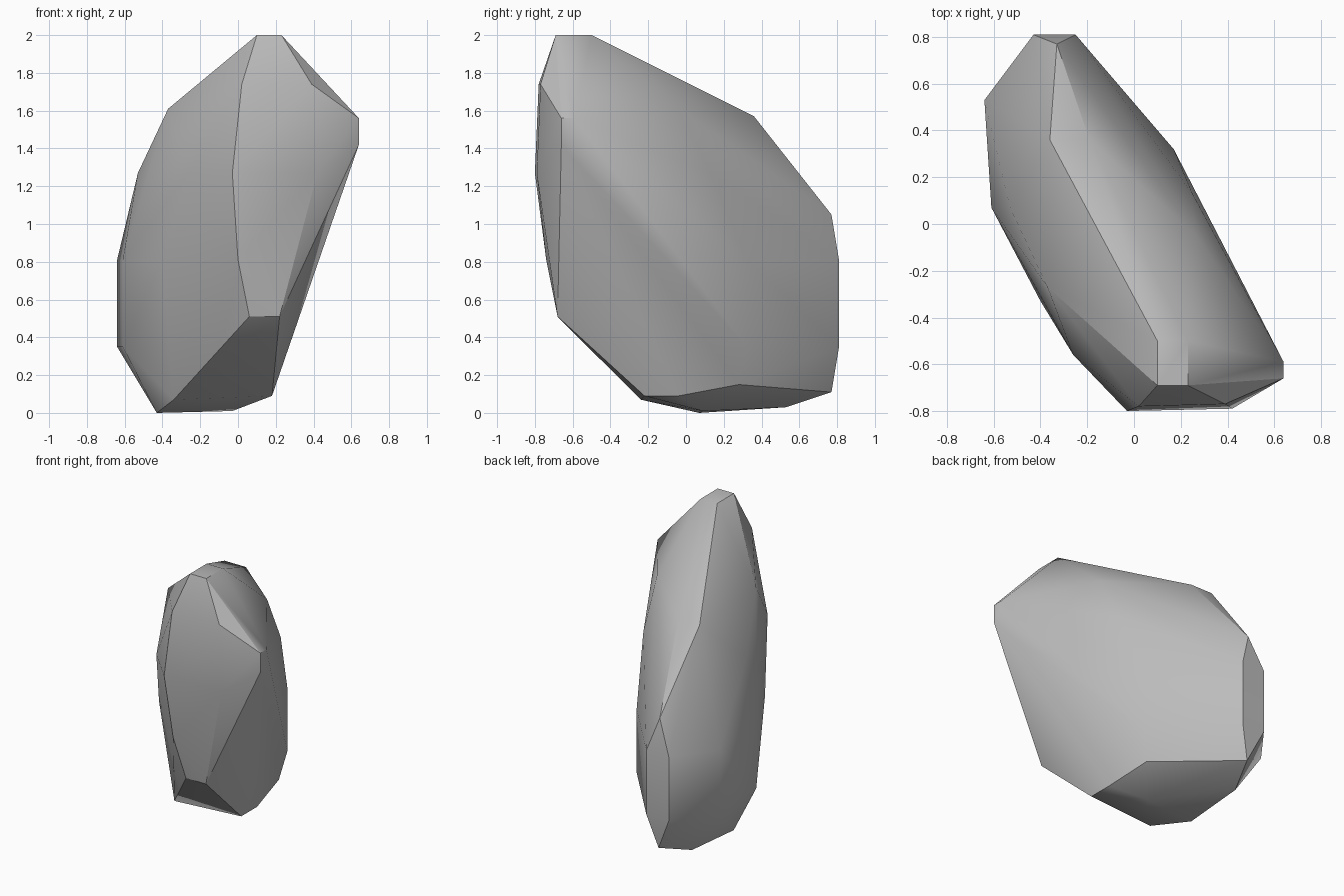
import bpy
import bmesh
import math

cube = bpy.data.objects.get("Cube")
if cube:
    bpy.data.objects.remove(cube, do_unlink=True)

# Stone grey material
stone = bpy.data.materials.new("stone_grey")
stone.use_nodes = True
grey = (0.5, 0.5, 0.5, 1.0)
stone.diffuse_color = grey
bsdf = next(n for n in stone.node_tree.nodes if n.type == 'BSDF_PRINCIPLED')
bsdf.inputs["Base Color"].default_value = grey
bsdf.inputs["Roughness"].default_value = 0.9

# Chipped corners of the boulder, grouped by height: (z, [(x, y), ...])
levels = [
    # underside
    (0.00, [(-0.43, 0.07)]),
    (0.01, [(-0.03, 0.09)]),
    (0.03, [(-0.42, 0.53)]),
    (0.07, [(-0.34, -0.24)]),
    (0.09, [(0.18, -0.22), (0.18, -0.04)]),
    (0.11, [(-0.32, 0.77)]),
    (0.15, [(0.13, 0.28)]),
    # lower belt and front toe
    (0.35, [(-0.61, 0.07), (-0.64, 0.53), (-0.43, 0.81), (-0.25, 0.81), (0.17, 0.32)]),
    (0.51, [(0.06, -0.68), (0.22, -0.68)]),
    # middle belt
    (0.81, [(0.00, -0.74), (-0.40, -0.33), (-0.61, 0.07), (-0.64, 0.53),
            (-0.43, 0.81), (-0.25, 0.81), (0.17, 0.32)]),
    (1.05, [(-0.33, 0.77)]),
    # upper belt
    (1.27, [(-0.03, -0.80), (-0.26, -0.56), (-0.53, 0.07), (0.25, 0.13), (0.42, -0.79)]),
    # shoulder point and ridge
    (1.42, [(0.64, -0.66)]),
    (1.56, [(0.64, -0.66), (0.64, -0.59)]),
    (1.57, [(-0.36, 0.36), (-0.19, 0.36)]),
    (1.61, [(-0.37, -0.27), (0.26, -0.04)]),
    (1.74, [(0.02, -0.78), (0.39, -0.77)]),
    # small flat summit
    (2.00, [(0.10, -0.69), (0.23, -0.69), (0.23, -0.50), (0.10, -0.50)]),
]

# Wrap the corners in a faceted skin
bm = bmesh.new()
for z, corners in levels:
    for x, y in corners:
        bm.verts.new((x, y, z))
bmesh.ops.convex_hull(bm, input=bm.verts[:])
loose = [v for v in bm.verts if not v.link_faces]
bmesh.ops.delete(bm, geom=loose, context='VERTS')
bmesh.ops.dissolve_limit(bm, angle_limit=math.radians(1.0),
                         verts=bm.verts[:], edges=bm.edges[:])
bmesh.ops.recalc_face_normals(bm, faces=bm.faces[:])

mesh = bpy.data.meshes.new("boulder")
bm.to_mesh(mesh)
bm.free()
mesh.materials.append(stone)
boulder = bpy.data.objects.new("boulder", mesh)
bpy.context.collection.objects.link(boulder)

# Soft facets with crisp main ridges
for o in bpy.context.selected_objects:
    o.select_set(False)
boulder.select_set(True)
bpy.context.view_layer.objects.active = boulder
bpy.ops.object.shade_smooth_by_angle(angle=math.radians(30))
